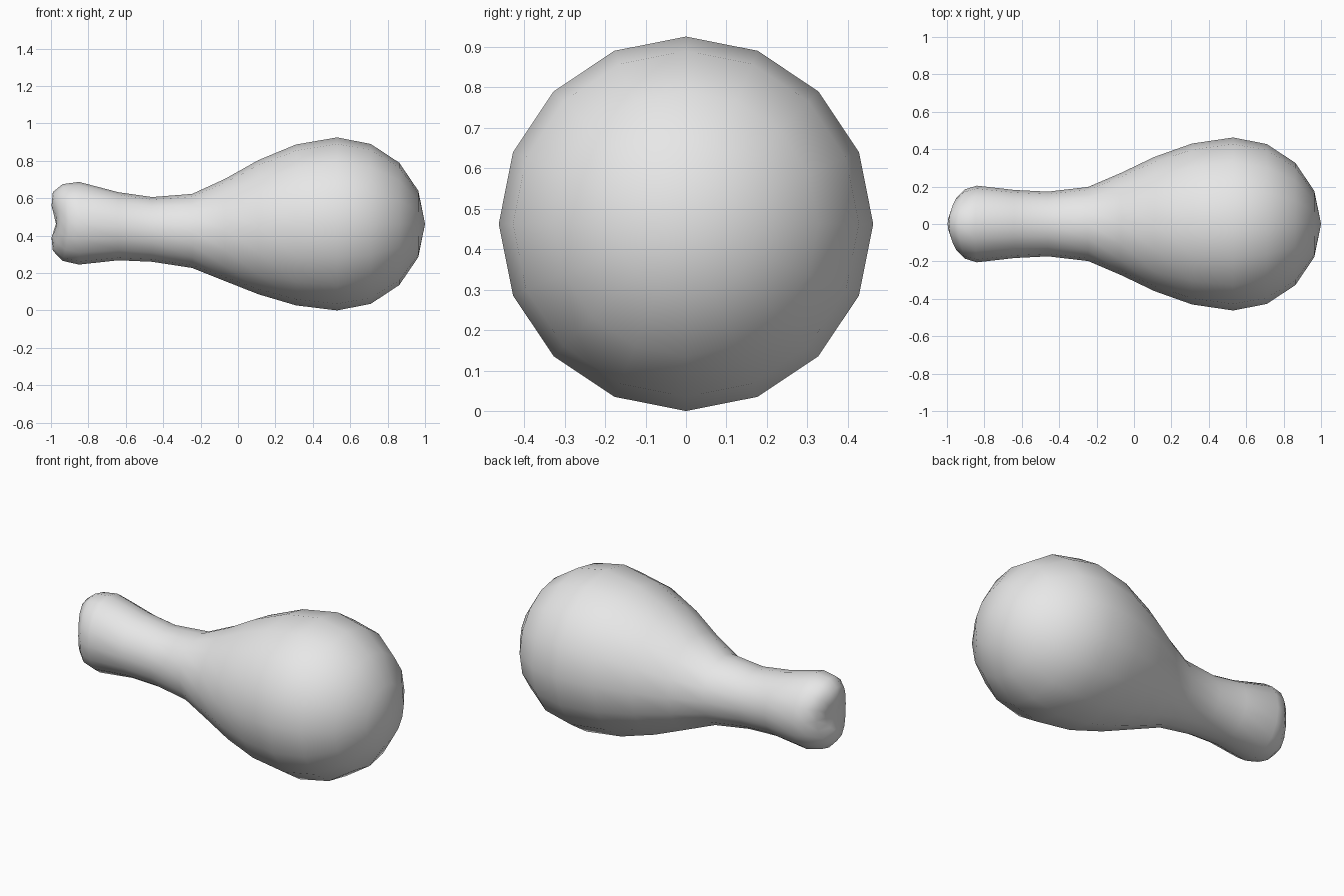
import bpy
import bmesh
import math

SIDES = 16
CENTRE_Z = 0.4625
MEAT_RADIUS = 0.4625
MEAT_X = 0.53

default_cube = bpy.data.objects.get("Cube")
if default_cube:
    bpy.data.objects.remove(default_cube, do_unlink=True)

material = bpy.data.materials.new("plain grey")
material.use_nodes = True
grey = (0.8, 0.8, 0.8, 1.0)
material.diffuse_color = grey
for node in material.node_tree.nodes:
    if node.type == "BSDF_PRINCIPLED":
        node.inputs["Base Color"].default_value = grey

# Bone knuckle: x at the sides, x at top and bottom, half width, half height, centre z
knuckle = [
    (-0.97, -0.997, 0.075, 0.085, 0.475),
    (-0.95, -0.99, 0.14, 0.157, 0.476),
    (-0.905, -0.938, 0.185, 0.205, 0.47),
    (-0.84, -0.85, 0.205, 0.221, 0.466),
]

# Shank and swelling meat: x, radius, centre z
shank = [
    (-0.64, 0.182, 0.45),
    (-0.46, 0.173, 0.433),
    (-0.245, 0.198, 0.425),
    (-0.07, 0.273, 0.43),
    (0.11, 0.359, 0.445),
    (0.31, 0.43, 0.457),
]


def add_ring(bm, x_side, x_top, half_width, half_height, centre_z):
    """One cross-section whose top and bottom may sit further along x than its sides."""
    ring = []
    for i in range(SIDES):
        a = math.tau * i / SIDES
        x = x_side + (x_top - x_side) * math.sin(a) ** 2
        ring.append(bm.verts.new((x, half_width * math.cos(a),
                                  centre_z + half_height * math.sin(a))))
    return ring


bm = bmesh.new()
rings = [add_ring(bm, *row) for row in knuckle]
rings += [add_ring(bm, x, x, r, r, z) for x, r, z in shank]

# Rounded meat end
for step in range(4):
    a = math.radians(22.5 * step)
    x = MEAT_X + (1 - MEAT_X) * math.sin(a)
    r = MEAT_RADIUS * math.cos(a)
    rings.append(add_ring(bm, x, x, r, r, CENTRE_Z))

# Skin between rings
for first, second in zip(rings, rings[1:]):
    for i in range(SIDES):
        j = (i + 1) % SIDES
        bm.faces.new((first[i], first[j], second[j], second[i]))

# Close both ends; the knuckle end is a shallow cleft
for ring, tip_x in ((rings[0], -0.973), (rings[-1], 1.0)):
    tip = bm.verts.new((tip_x, 0, CENTRE_Z))
    for i in range(SIDES):
        bm.faces.new((ring[i], ring[(i + 1) % SIDES], tip))

bmesh.ops.recalc_face_normals(bm, faces=bm.faces)
for face in bm.faces:
    face.smooth = True

mesh = bpy.data.meshes.new("drumstick")
bm.to_mesh(mesh)
bm.free()
mesh.materials.append(material)
drumstick = bpy.data.objects.new("drumstick", mesh)
bpy.context.collection.objects.link(drumstick)
